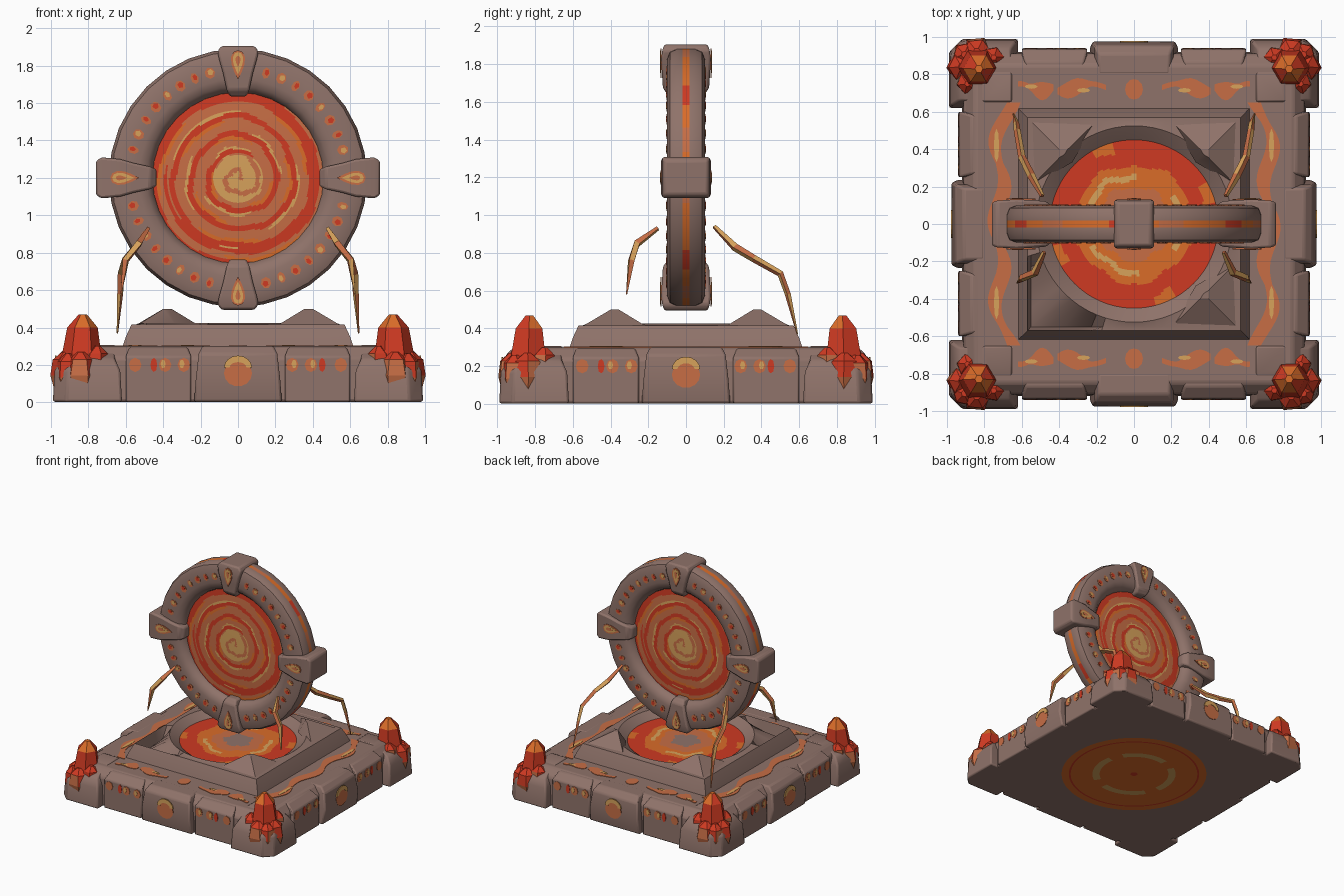
import bpy, bmesh, math, random
from math import sin, cos, pi, tau
from mathutils import Matrix, Vector

if "Cube" in bpy.data.objects:
    bpy.data.objects.remove(bpy.data.objects["Cube"])
random.seed(4)
T, R = Matrix.Translation, Matrix.Rotation

# Colours
COLOURS = [("stone", (0.275, 0.17, 0.143)), ("terracotta", (0.57, 0.155, 0.06)),
           ("red", (0.62, 0.042, 0.016)), ("bright_orange", (0.70, 0.15, 0.022)),
           ("sand_yellow", (0.68, 0.36, 0.105))]
STONE, TERRA, RED, ORANGE, SAND = range(5)
MATS = []
for n, c in COLOURS:
    m = bpy.data.materials.new(n)
    m.diffuse_color = (*c, 1)
    m.use_nodes = True
    m.node_tree.nodes["Principled BSDF"].inputs["Base Color"].default_value = m.diffuse_color
    MATS.append(m)


class Part:
    """Collects geometry for one object."""
    def __init__(self, name):
        self.name, self.bm = name, bmesh.new()

    def loft(self, rings, mat=STONE, M=Matrix(), caps=True, closed=False, rule=None):
        vs = [[self.bm.verts.new(M @ Vector(p)) for p in ring] for ring in rings]
        n, k = len(rings[0]), len(rings)
        for i in range(k if closed else k - 1):
            for j in range(n):
                a, b = vs[i], vs[(i + 1) % k]
                f = self.bm.faces.new((a[j], a[(j + 1) % n], b[(j + 1) % n], b[j]))
                f.material_index = rule(i, j) if rule else mat
        if caps:
            for i, ring in ((0, vs[0]), (k - 1, vs[-1])):
                f = self.bm.faces.new(ring)
                f.material_index = rule(i, 0) if rule else mat

    def plate(self, pts, M, mat, lift=0.003):
        self.loft([[(x, y, z) for x, y in pts] for z in (-0.002, lift)], mat, M)

    def done(self, angle=35, bevel=0):
        bmesh.ops.recalc_face_normals(self.bm, faces=self.bm.faces[:])
        me = bpy.data.meshes.new(self.name)
        self.bm.to_mesh(me)
        ob = bpy.data.objects.new(self.name, me)
        bpy.context.collection.objects.link(ob)
        for m in MATS:
            me.materials.append(m)
        if bevel:
            b = ob.modifiers.new("bevel", 'BEVEL')
            b.width, b.segments = bevel, 2
        if angle:
            bpy.ops.object.select_all(action='DESELECT')
            ob.select_set(True)
            bpy.context.view_layer.objects.active = ob
            bpy.ops.object.shade_smooth_by_angle(angle=math.radians(angle))
        return ob


def rect(x0, x1, y0, y1, z):
    return [(x0, y0, z), (x1, y0, z), (x1, y1, z), (x0, y1, z)]

def blob(cx, cy, rx, ry, n=10):
    return [(cx + rx * cos(tau * i / n), cy + ry * sin(tau * i / n)) for i in range(n)]

def drop(cx, cy, w, h, n=12):          # teardrop, point downwards
    return [(cx + w * sin(tau * i / n) * abs(sin(pi * i / n)) ** 1.2,
             cy - h * cos(tau * i / n)) for i in range(n)]

def ribbon(path, widths):
    up = [(x, y + w) for (x, y), w in zip(path, widths)]
    return up + [(x, y - w) for (x, y), w in zip(path, widths)][::-1]

def painted_disc(name, radius, M, rule, nr=40, nt=120, dome=0.0):
    p = Part(name)
    rr = [radius * max(i, 0.02) / nr for i in range(nr + 1)]
    rings = [[(r * cos(tau * j / nt), r * sin(tau * j / nt), dome * (1 - (r / radius) ** 2))
              for j in range(nt)] for r in rr]
    p.loft(rings, M=M, caps=False, rule=lambda i, j: rule((i + .5) / nr, tau * (j + .5) / nt))
    return p.done()

SIDES = [R(k * pi / 2, 4, 'Z') for k in range(4)]
FACE = R(pi / 2, 4, 'X')               # local xy -> xz, facing -y

# Base slab
slab = Part("base_slab")
slab.loft([rect(-a, a, -a, a, z) for a, z in ((.92, .003), (.91, .24), (.85, .30))])
slab.done(bevel=.015)

# Blocks in the middle of each side, wall panels, and chamfered corner blocks
def chamfered(a, b, c, z):             # square a..b with its outer corner cut by c
    return [(a, -a, z), (a, -b, z), (b - c, -b, z), (b, -b + c, z), (b, -a, z)]
mid, chunk, corner = Part("side_block"), Part("wall_panel"), Part("corner_block")
for S in SIDES:
    mid.loft([rect(-.235, .235, -.955, -.8, .003), rect(-.225, .225, -.975, -.8, .13),
              rect(-.21, .21, -.955, -.8, .26), rect(-.19, .19, -.91, -.8, .302)], M=S)
    for x0, x1 in ((-.60, -.25), (.25, .60)):
        chunk.loft([rect(x0, x1, -.94, -.84, .003), rect(x0, x1, -.935, -.84, .245),
                    rect(x0 + .02, x1 - .02, -.87, -.84, .295)], M=S)
    corner.loft([chamfered(.62, .99, .07, .003), chamfered(.63, .98, .07, .17),
                 chamfered(.66, .94, .06, .235), chamfered(.65, .8, .03, .306)], M=S)
mid.done(bevel=.012)
chunk.done(bevel=.01)
corner.done(bevel=.012)

# Upper tier: square outside, round dish inside, pit in the front left corner
N = 64
def square(a, z, pit=False):
    out = []
    for j in range(N):
        t = tau * j / N
        s = a / max(abs(cos(t)), abs(sin(t)))
        out.append((s * cos(t), s * sin(t), .315 if pit and abs(t - 1.25 * pi) < .42 else z))
    return out
def circle(r, z):
    return [(r * cos(tau * j / N), r * sin(tau * j / N), z) for j in range(N)]
tier = Part("upper_tier")
tier.loft([square(.62, .29), square(.60, .35), square(.57, .415), square(.55, .415, True),
           circle(.525, .425), circle(.44, .365), circle(.40, .33)])
for sx, sy in ((1, 1), (-1, 1), (1, -1)):      # raised corner peaks
    base = [(.55, .2), (.56, .56), (.2, .55), (.33, .33)]
    tier.loft([[(sx * x, sy * y, .405) for x, y in base],
               [(sx * (.38 + .12 * (x - .4)), sy * (.38 + .12 * (y - .4)), .50) for x, y in base]])
tier.done(angle=30)

# Painted dish floor
def dish_rule(t, a):
    t += .025 * sin(5 * a) + .015 * sin(11 * a)
    if t < .24: return STONE
    if t < .44: return TERRA
    if .53 < t < .60 and sin(3 * a + 1.5) > -.2: return SAND
    if t < .70: return ORANGE
    return ORANGE if t > .88 and sin(4 * a) > .9 else RED
painted_disc("dish_floor", .45, T((0, 0, .375)), dish_rule)

# Painted underside emblem
def under_rule(t, a):
    if .87 < t < .91: return RED
    if .48 < t < .58 and sin(4 * a) > -.8: return SAND
    return RED if t < .05 else ORANGE
painted_disc("underside_emblem", .585, T((0, 0, .001)) @ R(pi, 4, 'X'), under_rule)

# Painted marks on the base sides and top
marks = Part("base_markings")
for k, S in enumerate(SIDES):
    W = S @ T((0, -.972, 0)) @ FACE
    marks.plate(blob(0, .155, .075, .07, 14), W, TERRA)
    arch = [(.075 * cos(a), .185 + .065 * sin(a)) for a in [pi * i / 8 for i in range(9)]]
    arch += [(.045 * cos(a), .185 + .03 * sin(a)) for a in [pi * i / 8 for i in range(8, -1, -1)]]
    marks.plate(arch, W, SAND, .006)
    W = S @ T((0, -.9365, 0)) @ FACE
    for s in (-1, 1):
        for x, w, c in ((.29, .034, TERRA), (.39, .034, TERRA), (.45, .018, RED), (.55, .034, TERRA)):
            marks.plate(blob(s * x, .2, w, .038, 8), W, c)
        for x in (.30, .40):
            marks.plate(blob(s * x, .205, .014, .024, 6), W, SAND, .005)
    U = S @ T((0, 0, .301))
    if k % 2 == 0:                     # front and back: dot and tadpoles
        marks.plate(blob(0, -.72, .048, .055, 12), U, TERRA)
        for s in (-1, 1):
            for x0, x1, f in ((.15, .41, -1), (.43, .62, 1)):
                q = [i / 10 for i in range(11)]
                path = [(s * (x0 + (x1 - x0) * t), -.73 + f * .02 * sin(5 * t)) for t in q]
                fat = [.014 + .035 * sin(pi * min(1, (t if f > 0 else 1 - t) * 1.5 + .02)) for t in q]
                marks.plate(ribbon(path, fat), U, TERRA)
            for x, y in ((.27, -.715), (.55, -.735)):
                marks.plate(blob(s * x, y, .035, .012, 8), U, SAND, .005)
    else:                              # left and right: long waves
        q = [i / 40 for i in range(41)]
        path = [(1.3 * (t - .5), -.72 + .028 * cos(tau * 3 * t) + .05 * abs(2 * t - 1) ** 6) for t in q]
        fat = [.02 + .022 * abs(sin(tau * 1.5 * t + .8)) for t in q]
        marks.plate(ribbon(path, fat), U, TERRA)
        for x in (-.42, .42):
            marks.plate(blob(x, -.735, .09, .014, 8), U, SAND, .005)
marks.done(angle=0)

# Stone ring, standing upright, with painted stripe round its rim
C = T((0, 0, 1.2))
half = [(.455, -.03), (.465, -.06), (.49, -.088), (.53, -.10), (.635, -.10), (.675, -.085), (.69, -.05), (.69, -.018)]
prof = half + [(r, -y) for r, y in half[::-1]]
ring, n = Part("portal_ring"), 32
ring.loft([[(r * cos(tau * i / n), y, r * sin(tau * i / n)) for r, y in prof] for i in range(n)],
          M=C, caps=False, closed=True,
          rule=lambda i, j: (ORANGE, TERRA, ORANGE, RED, ORANGE)[i % 5] if j == 7 else STONE)
ring.done(angle=40)

# Four clamp blocks on the ring, wider towards the outside
clamp = Part("ring_clamp")
for k in range(4):
    tip = .76 if k % 2 else .705
    clamp.loft([rect(-w, w, -d, d, z) for w, d, z in
                ((.045, .09, .435), (.06, .122, .47), (.08, .128, .56), (.10, .132, .63),
                 (.11, .125, tip - .03), (.09, .115, tip))], M=C @ R(k * pi / 2, 4, 'Y'))
clamp.done(bevel=.012)

# Painted marks on the ring, both faces
glyph = Part("ring_markings")
for F in (Matrix(), R(pi, 4, 'Z')):
    for k in range(4):
        for i in range(8):
            a = k * pi / 2 + math.radians(15 + 60 * i / 7)
            M = C @ F @ R(a, 4, 'Y') @ T((0, -.10, .58)) @ FACE
            w = .021 + .007 * (i % 2)
            glyph.plate(blob(0, 0, w, .031, 7), M, TERRA)
            glyph.plate(blob(.004, .004, w * .6, .018, 5), M, (RED, SAND, RED)[(i + k) % 3], .005)
        M = C @ F @ R(k * pi / 2, 4, 'Y') @ T((0, -.131, .605)) @ FACE
        glyph.plate(drop(0, 0, .052, .078), M, TERRA, .004)
        glyph.plate(drop(0, .008, .038, .06), M, SAND, .006)
        glyph.plate(drop(0, .018, .018, .03), M, TERRA, .008)
glyph.done(angle=0)

# Swirling portal surface, both faces
def swirl_rule(t, a):
    if t > .95: return SAND
    s = (t * 5 - a / tau + .08 * sin(3 * a) + .05 * sin(7 * a + 9 * t)) % 1
    if t < .29: return TERRA if s < .27 else SAND
    if t > .80 and s < .62: return RED
    if s < .32: return RED
    if s < .46 and sin(2 * a + 13 * t) > .25: return SAND
    if s > .8 and sin(3 * a - 8 * t) > .2: return ORANGE
    return TERRA
for name, F in (("portal_front", Matrix()), ("portal_back", R(pi, 4, 'Z'))):
    painted_disc(name, .475, C @ F @ T((0, -.035, 0)) @ FACE, swirl_rule, 50, 140, .015)

# Thin bent tendrils hanging from the ring
tendril = Part("tendrils")
FRONT = [(.48, -.15, .93), (.53, -.26, .85), (.60, -.29, .76), (.625, -.315, .58)]
BACK = [(.49, .15, .94), (.55, .26, .83), (.60, .36, .77), (.625, .50, .69), (.63, .54, .58), (.645, .59, .37)]
for path in (FRONT, BACK):
    for s in (-1, 1):
        pts = [Vector((s * x, y, z)) for x, y, z in path]
        rings = []
        for i, p in enumerate(pts):
            d = pts[min(i + 1, len(pts) - 1)] - pts[max(i - 1, 0)]
            q = d.to_track_quat('Z', 'Y')
            r = .004 if i == len(pts) - 1 else (.012 if i == 0 else .024 - .002 * i)
            rings.append([p + q @ Vector((r * cos(tau * j / 4), r * sin(tau * j / 4), 0)) for j in range(4)])
        tendril.loft(rings, rule=lambda i, j: SAND if (i + j) % 2 else TERRA)
tendril.done(angle=0)

# Crystal clusters on the four corners: x, y, z, radius, height, lean x, lean y
SHARDS = [(.84, .84, .12, .11, .35, -.03, -.03), (.90, .84, .06, .10, .21, .1, 0),
          (.84, .90, .06, .10, .21, 0, .1), (.77, .87, .10, .08, .20, -.1, .1),
          (.87, .77, .10, .08, .20, .1, -.1), (.885, .885, .05, .09, .21, .1, .1)]
crystal = Part("corner_crystals")
for sx in (-1, 1):
    for sy in (-1, 1):
        for k, (x, y, z, r, h, lx, ly) in enumerate(SHARDS):
            rings = [[(sx * (x + lx * f * h + g * r * cos(tau * j / 6 + k)),
                       sy * (y + ly * f * h + g * r * sin(tau * j / 6 + k)), z + f * h) for j in range(6)]
                     for f, g in ((0, .8), (.4, .95), (.8, .74), (1, .2))]
            tone = [random.choice((RED, TERRA)) for _ in range(6)]
            crystal.loft(rings, rule=lambda i, j: (ORANGE if i >= 2 and (i > 2 or j % 3) else RED) if k == 0
                         else (RED if i > 1 else tone[j] if i else TERRA))
crystal.done(angle=0)
